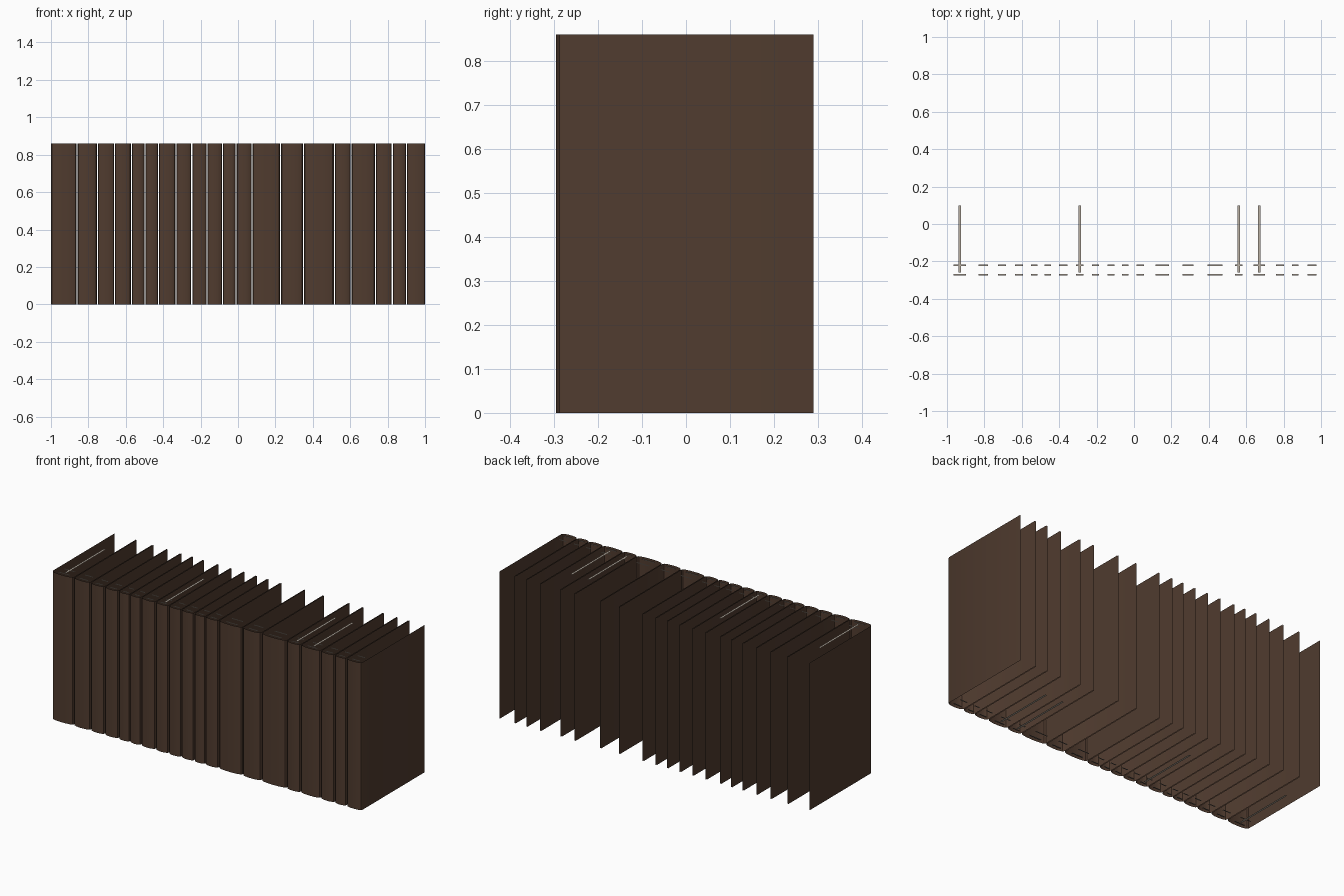
import bpy, bmesh, math

cube = bpy.data.objects.get("Cube")
if cube:
    bpy.data.objects.remove(cube, do_unlink=True)

HEIGHT, BACK, HINGE, BULGE, GAP = 0.86, 0.29, -0.28, 0.016, 0.003


def material(name, rgb):
    m = bpy.data.materials.new(name)
    m.use_nodes = True
    m.diffuse_color = (*rgb, 1)
    shader = next(n for n in m.node_tree.nodes if n.type == "BSDF_PRINCIPLED")
    shader.inputs["Base Color"].default_value = (*rgb, 1)
    shader.inputs["Roughness"].default_value = 0.8
    return m


leather = material("brown_leather", (0.080, 0.044, 0.028))
paper = material("beige_paper", (0.50, 0.44, 0.37))


def add_object(name, bm, mat):
    mesh = bpy.data.meshes.new(name)
    bm.to_mesh(mesh)
    bm.free()
    mesh.materials.append(mat)
    ob = bpy.data.objects.new(name, mesh)
    bpy.context.collection.objects.link(ob)
    return ob


def cover(name, left, right):
    """Open cover sheet: two boards joined by a gently rounded spine."""
    mid, half = (left + right) / 2, (right - left) / 2
    steps = 8
    outline = [(left, BACK)]
    for i in range(steps + 1):
        a = math.pi * i / steps
        outline.append((mid - half * math.cos(a), HINGE - BULGE * math.sin(a) ** 0.8))
    outline.append((right, BACK))
    bm = bmesh.new()
    verts = [bm.verts.new((x, y, 0)) for x, y in outline]
    edges = [bm.edges.new(pair) for pair in zip(verts, verts[1:])]
    made = bmesh.ops.extrude_edge_only(bm, edges=edges)["geom"]
    top = [g for g in made if isinstance(g, bmesh.types.BMVert)]
    bmesh.ops.translate(bm, verts=top, vec=(0, 0, HEIGHT))
    # make the outer side the front of every face
    bm.normal_update()
    if min(bm.faces, key=lambda f: f.calc_center_median().y).normal.y > 0:
        bmesh.ops.reverse_faces(bm, faces=bm.faces)
    ob = add_object(name, bm, leather)
    bpy.ops.object.select_all(action="DESELECT")
    ob.select_set(True)
    bpy.context.view_layer.objects.active = ob
    bpy.ops.object.shade_smooth_by_angle(angle=math.radians(35))


def slivers(name, left, right, long):
    """Narrow scraps of binding paper at the head and tail of the spine."""
    inset = (right - left) * 0.25
    strips = [(left + inset, right - inset, y, y + 0.008) for y in (-0.275, -0.225)]
    if long:
        x = (left + right) / 2
        strips.append((x - 0.006, x + 0.006, -0.26, 0.1))
    bm = bmesh.new()
    for z in (0.002, HEIGHT - 0.002):
        for a, b, c, d in strips:
            bm.faces.new([bm.verts.new((x, y, z)) for x, y in ((a, c), (b, c), (b, d), (a, d))])
    add_object(name, bm, paper)


# Row of volumes, given by the boundaries between neighbours
bounds = [-1, -.86, -.752, -.66, -.57, -.497, -.425, -.332, -.247, -.165, -.083,
          -.01, .075, .228, .35, .515, .605, .735, .825, .90, 1]
long_scraps = (0, 7, 15, 16)
for i, (a, b) in enumerate(zip(bounds, bounds[1:])):
    left = a + (GAP if i else 0)
    right = b - (GAP if b < 1 else 0)
    cover(f"book_cover_{i + 1}", left, right)
    slivers(f"binding_paper_{i + 1}", left, right, i in long_scraps)
